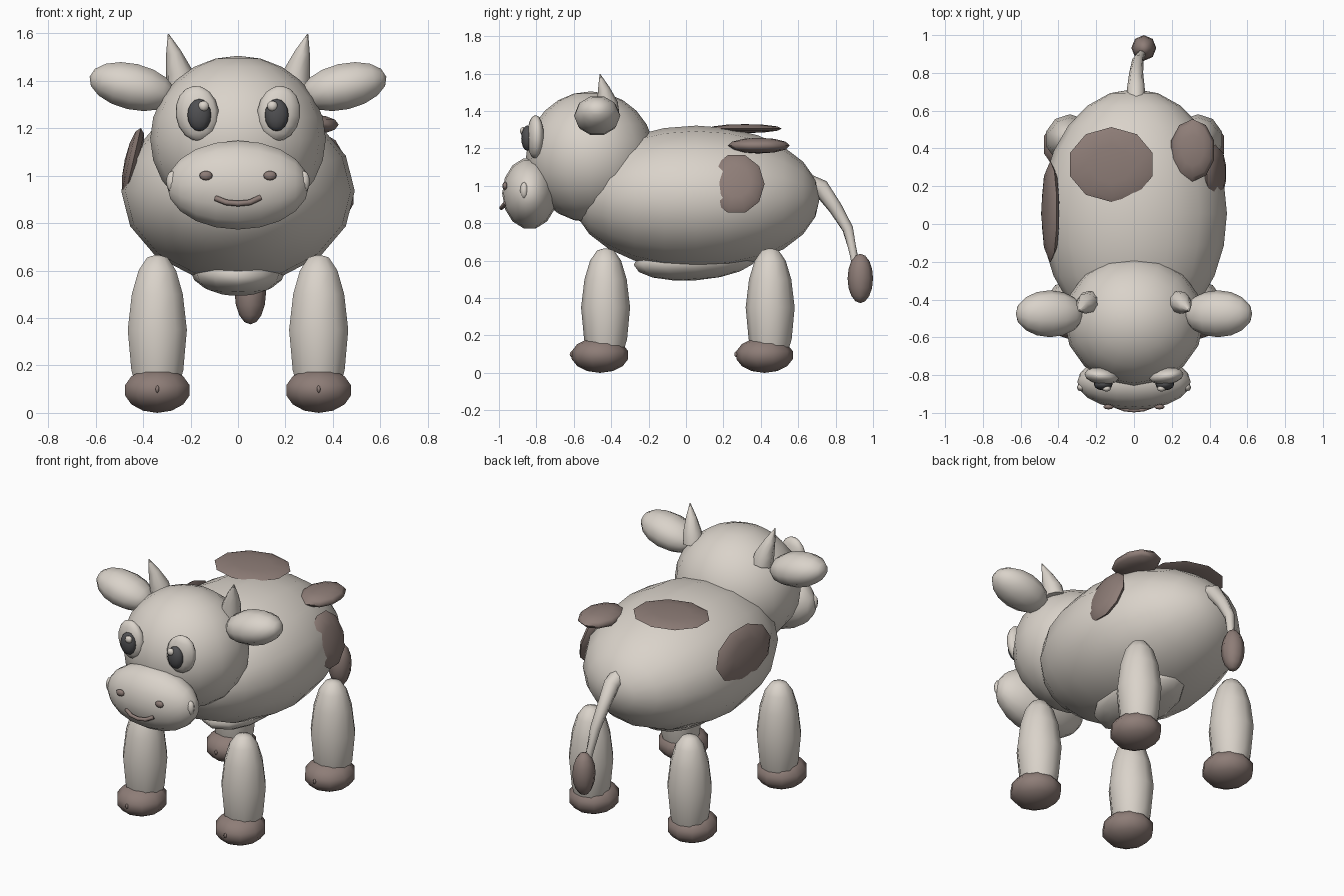
import bpy, bmesh
from math import radians
from mathutils import Matrix, Vector, Euler

cube = bpy.data.objects.get("Cube")
if cube:
    bpy.data.objects.remove(cube, do_unlink=True)


def material(name, rgb):
    m = bpy.data.materials.new(name)
    m.use_nodes = True
    m.diffuse_color = (*rgb, 1)
    m.node_tree.nodes["Principled BSDF"].inputs["Base Color"].default_value = (*rgb, 1)
    return m


CREAM = material("cream", (0.70, 0.65, 0.59))
BROWN = material("brown", (0.27, 0.205, 0.185))
DARK = material("dark_grey", (0.08, 0.08, 0.085))


def finish(name, bm, mat, angle=80):
    bmesh.ops.recalc_face_normals(bm, faces=bm.faces)
    mesh = bpy.data.meshes.new(name)
    bm.to_mesh(mesh)
    bm.free()
    mesh.materials.append(mat)
    obj = bpy.data.objects.new(name, mesh)
    bpy.context.collection.objects.link(obj)
    bpy.ops.object.select_all(action="DESELECT")
    obj.select_set(True)
    bpy.context.view_layer.objects.active = obj
    bpy.ops.object.shade_smooth_by_angle(angle=radians(angle))
    return obj


def ellipsoid(name, loc, radii, mat, rot=(0, 0, 0), seg=12, rings=8, pole="Z"):
    """Stretched ball; pole picks the axis its rings are stacked on."""
    bm = bmesh.new()
    bmesh.ops.create_uvsphere(bm, u_segments=seg, v_segments=rings, radius=1)
    if pole != "Z":
        turn = Matrix.Rotation(radians(90), 4, "X" if pole == "Y" else "Y")
        bm.transform(turn)
    turn = Euler([radians(a) for a in rot]).to_matrix().to_4x4()
    bm.transform(Matrix.Translation(loc) @ turn @ Matrix.Diagonal((*radii, 1)))
    return finish(name, bm, mat)


def tube(name, path, mat, sides=8):
    """Skin rings of given radius along (point, radius) pairs."""
    bm = bmesh.new()
    pts = [Vector(p) for p, r in path]
    rings = []
    for i, (p, r) in enumerate(path):
        along = pts[min(i + 1, len(pts) - 1)] - pts[max(i - 1, 0)]
        q = along.to_track_quat("Z", "Y")
        ring = bmesh.ops.create_circle(bm, segments=sides, radius=r)["verts"]
        for v in ring:
            v.co = q @ v.co + pts[i]
        rings.append(ring)
    for a, b in zip(rings, rings[1:]):
        for k in range(sides):
            n = (k + 1) % sides
            bm.faces.new((a[k], a[n], b[n], b[k]))
    bm.faces.new(rings[0])
    bm.faces.new(rings[-1])
    return finish(name, bm, mat, 70)


# Torso, belly, head and muzzle
ellipsoid("body", (0, 0.055, 0.935), (0.492, 0.66, 0.387), CREAM, seg=16, rings=12, pole="Y")
ellipsoid("belly", (0, 0.05, 0.60), (0.2, 0.33, 0.105), CREAM, rot=(4, 0, 0))
ellipsoid("head", (0, -0.51, 1.155), (0.37, 0.345, 0.35), CREAM, seg=16, rings=12)
ellipsoid("muzzle", (0, -0.835, 0.96), (0.30, 0.148, 0.192), CREAM, seg=14, rings=10, pole="X")

# Mouth
tube("mouth", [((-0.095, -0.965, 0.905), 0.012), ((-0.05, -0.982, 0.887), 0.012),
               ((0, -0.987, 0.882), 0.012), ((0.05, -0.982, 0.887), 0.012),
               ((0.095, -0.965, 0.908), 0.012)], BROWN, 6)

for s, side in ((1, "left"), (-1, "right")):
    # Face details
    ellipsoid(side + "_cheek", (s * 0.277, -0.865, 0.975), (0.026, 0.022, 0.045), CREAM, seg=8, rings=6)
    ellipsoid(side + "_nostril", (s * 0.135, -0.968, 1.0), (0.028, 0.014, 0.02), BROWN, seg=8, rings=6)
    ellipsoid(side + "_eye", (s * 0.172, -0.805, 1.262), (0.092, 0.045, 0.117), CREAM,
              rot=(0, s * 8, s * 8), seg=12, rings=8)
    ellipsoid(side + "_pupil", (s * 0.163, -0.848, 1.255), (0.05, 0.033, 0.068), DARK, seg=12)
    ellipsoid(side + "_eye_glint", (s * 0.145, -0.871, 1.293), (0.023, 0.017, 0.022), CREAM, seg=8, rings=6)

    # Ears and horns
    ellipsoid(side + "_ear", (s * 0.445, -0.475, 1.375), (0.185, 0.124, 0.102), CREAM,
              rot=(0, -s * 13, 0), seg=10, rings=8, pole="X")
    ellipsoid(side + "_inner_ear", (s * 0.50, -0.535, 1.39), (0.09, 0.05, 0.045), CREAM,
              rot=(0, -s * 15, s * 18), seg=8, rings=6, pole="X")
    tube(side + "_horn", [((s * 0.24, -0.415, 1.38), 0.062), ((s * 0.25, -0.42, 1.44), 0.056),
                          ((s * 0.272, -0.44, 1.52), 0.032), ((s * 0.294, -0.46, 1.597), 0.002)], CREAM)

    # Legs and hooves
    for y, end in ((-0.43, "front"), (0.45, "back")):
        name = f"{end}_{side}_"
        profile = ((0.08, 0.085), (0.18, 0.115), (0.35, 0.131), (0.5, 0.113),
                   (0.6, 0.083), (0.655, 0.045), (0.665, 0.01))
        tube(name + "leg", [((s * 0.34, y, z), r) for z, r in profile], CREAM, 10)
        ellipsoid(name + "hoof", (s * 0.34, y - 0.03, 0.095), (0.147, 0.155, 0.095), BROWN, seg=10, rings=7)
        ellipsoid(name + "hoof_cleft", (s * 0.34, y - 0.18, 0.1), (0.009, 0.012, 0.016), BROWN, seg=6, rings=4)

# Tail with tuft
tube("tail", [((0.01, 0.66, 1.01), 0.05), ((0.01, 0.72, 0.99), 0.047), ((0.012, 0.80, 0.88), 0.037),
              ((0.02, 0.865, 0.77), 0.03), ((0.035, 0.895, 0.64), 0.022), ((0.045, 0.91, 0.56), 0.02)], CREAM)
ellipsoid("tail_tuft", (0.052, 0.932, 0.505), (0.066, 0.068, 0.132), BROWN, seg=8, rings=8)

# Coat patches: flattened lenses half sunk into the coat
ellipsoid("back_patch", (-0.12, 0.315, 1.306), (0.23, 0.198, 0.024), BROWN, seg=10, rings=6)
ellipsoid("rump_patch", (0.31, 0.39, 1.215), (0.12, 0.165, 0.042), BROWN, seg=10, rings=6)
ellipsoid("left_side_patch", (0.43, 0.27, 1.01), (0.04, 0.15, 0.168), BROWN,
          rot=(0, -16, 0), seg=10, rings=6, pole="X")
ellipsoid("right_side_patch", (-0.442, 0.065, 1.06), (0.036, 0.268, 0.152), BROWN,
          rot=(0, 13, 0), seg=10, rings=6, pole="X")
